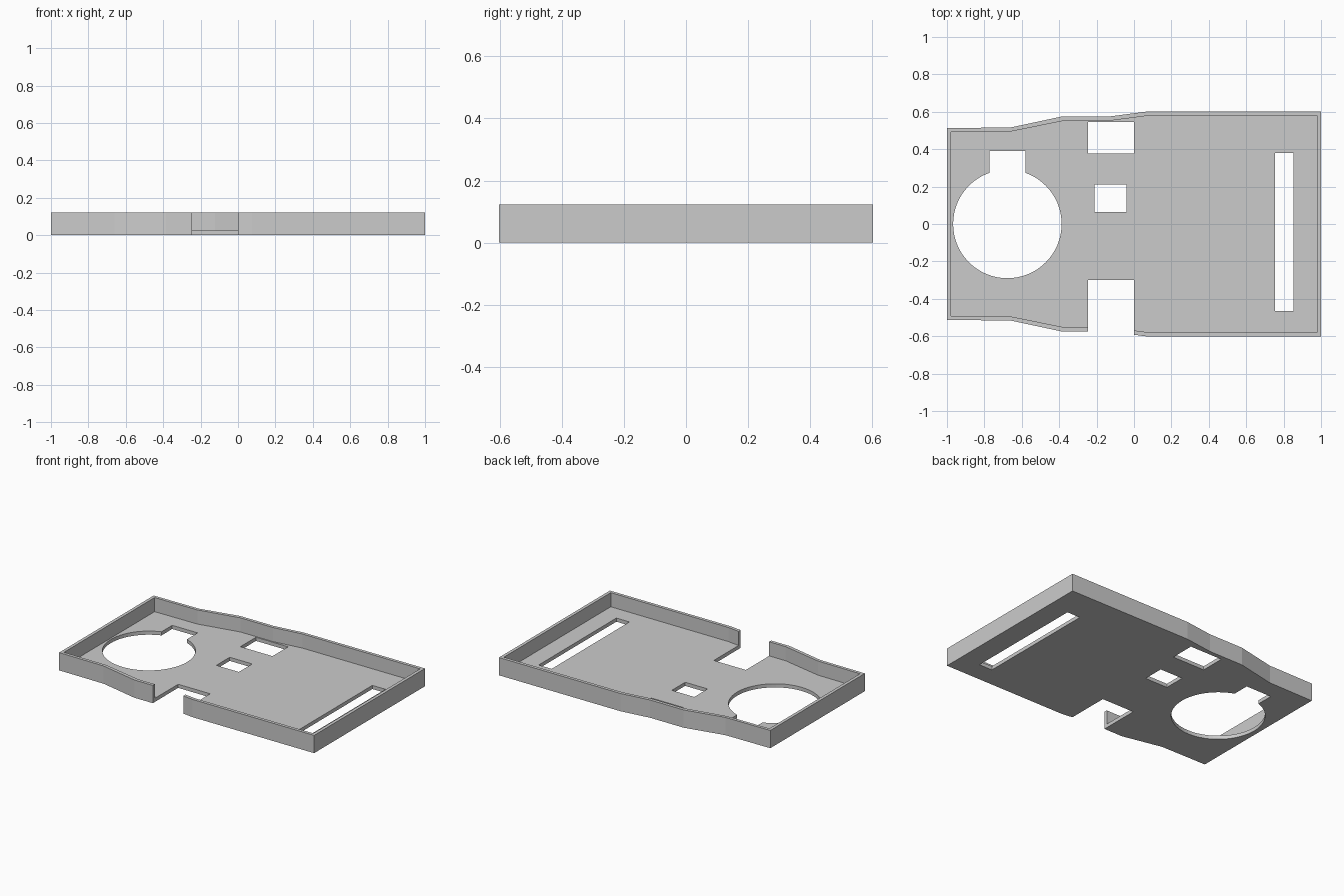
import bpy, bmesh, math

if "Cube" in bpy.data.objects:
    bpy.data.objects.remove(bpy.data.objects["Cube"])

WALL, FLOOR, HEIGHT = 0.022, 0.025, 0.122


def prism(name, pts, z0, z1):
    bm = bmesh.new()
    face = bm.faces.new([bm.verts.new((x, y, z0)) for x, y in pts])
    top = bmesh.ops.extrude_face_region(bm, geom=[face])["geom"]
    bmesh.ops.translate(bm, vec=(0, 0, z1 - z0),
                        verts=[v for v in top if isinstance(v, bmesh.types.BMVert)])
    bmesh.ops.recalc_face_normals(bm, faces=bm.faces)
    mesh = bpy.data.meshes.new(name)
    bm.to_mesh(mesh)
    bm.free()
    obj = bpy.data.objects.new(name, mesh)
    bpy.context.collection.objects.link(obj)
    return obj


def rect(x0, x1, y0, y1):
    return [(x0, y0), (x1, y0), (x1, y1), (x0, y1)]


def mirrored(half):
    return half + [(x, -y) for x, y in reversed(half)]


def cut(obj, name, pts, z0=-0.1, z1=0.3):
    cutter = prism(name, pts, z0, z1)
    cutter.hide_render = True
    mod = obj.modifiers.new(name, 'BOOLEAN')
    mod.operation = 'DIFFERENCE'
    mod.solver = 'EXACT'
    mod.object = cutter
    bpy.context.view_layer.objects.active = obj
    bpy.ops.object.modifier_apply(modifier=mod.name)
    bpy.data.objects.remove(cutter)


# Tray body: tapered outline, same on both long sides
outer = [(-1, 0.513), (-0.66, 0.516), (-0.385, 0.575), (-0.13, 0.575), (0.075, 0.602), (1, 0.602)]
inner = [(-1 + WALL, 0.492), (-0.656, 0.495), (-0.37, 0.553), (-0.122, 0.553),
         (0.083, 0.58), (1 - WALL, 0.58)]
tray = prism("tray", mirrored(outer), 0, HEIGHT)

# Hollow inside the rim
cut(tray, "cavity", mirrored(inner), FLOOR, 0.3)

# Round opening with a key slot
circle = [(-0.677 + 0.29 * math.cos(2 * math.pi * i / 64), 0.29 * math.sin(2 * math.pi * i / 64))
          for i in range(64)]
cut(tray, "round_opening", circle)
cut(tray, "key_slot", rect(-0.773, -0.58, 0.1, 0.39))

# Square openings, long slot and the front notch through the rim
cut(tray, "rear_window", rect(-0.245, -0.001, 0.376, 0.545))
cut(tray, "centre_window", rect(-0.21, -0.039, 0.065, 0.21))
cut(tray, "long_slot", rect(0.755, 0.854, -0.464, 0.38))
cut(tray, "front_notch", rect(-0.245, -0.001, -0.7, -0.3))
